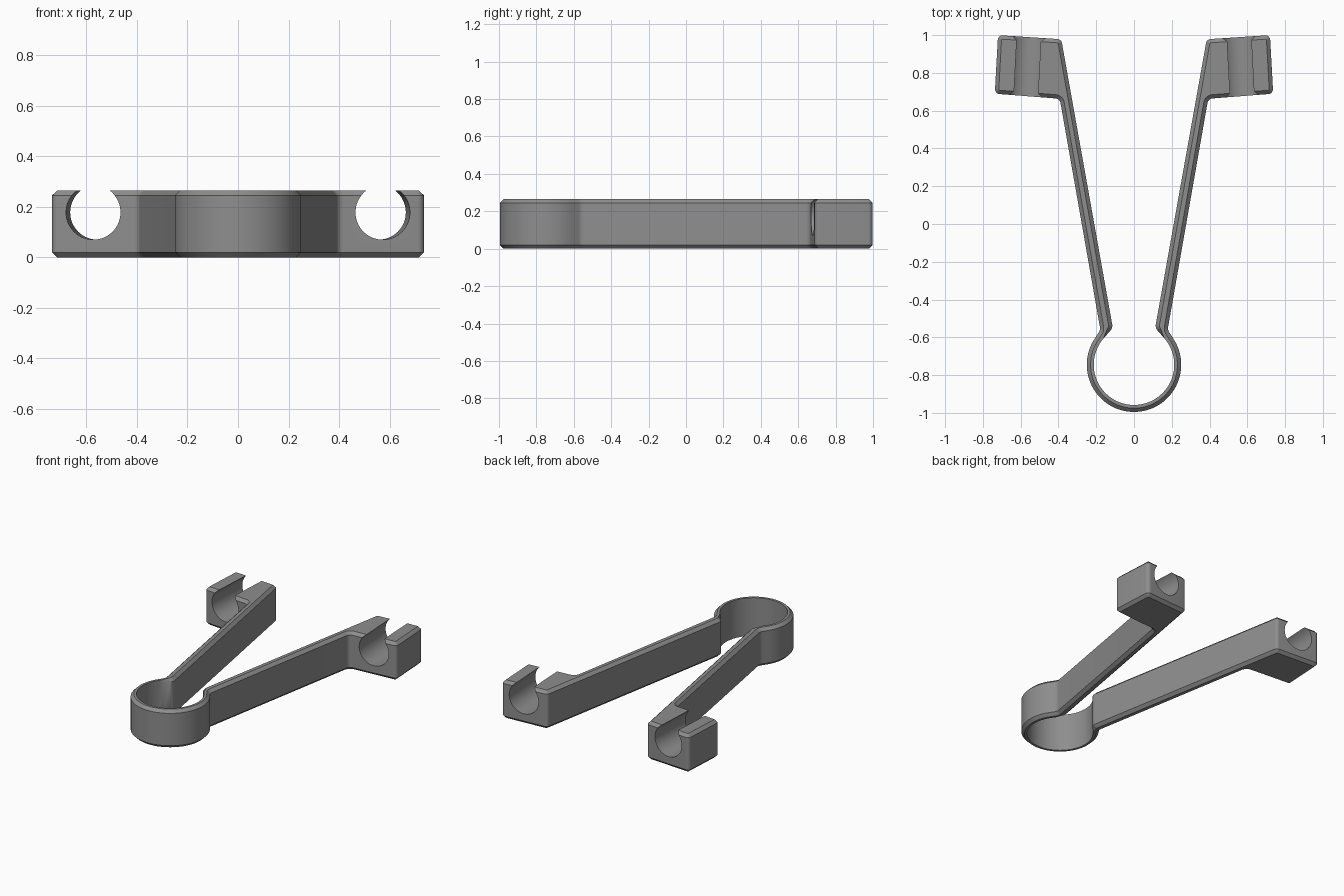
import bpy, bmesh, math
from mathutils import Vector

if "Cube" in bpy.data.objects:
    bpy.data.objects.remove(bpy.data.objects["Cube"])

HEIGHT, CHAMFER = 0.265, 0.02
RING_Y, R_OUT, R_IN = -0.745, 0.25, 0.213


def arc(radius, a0, a1, n):
    """Arc about the ring centre, angles in degrees."""
    angles = [math.radians(a0 + (a1 - a0) * i / n) for i in range(n + 1)]
    return [Vector((radius * math.cos(a), RING_Y + radius * math.sin(a))) for a in angles]


def fillet(prev, p, nxt, r, n=6):
    """Round the corner p with radius r."""
    d1, d2 = (prev - p).normalized(), (nxt - p).normalized()
    half = d1.angle(d2) / 2
    cut = r / math.tan(half)
    a, b = p + d1 * cut, p + d2 * cut
    c = p + (d1 + d2).normalized() * (r / math.sin(half))
    out = []
    for i in range(n + 1):
        ray = a.lerp(b, i / n) - c
        out.append(c + ray.normalized() * r)
    return out


def inset(points, amounts):
    """Move each outline point inward along its mitred normal."""
    out = []
    for i, p in enumerate(points):
        e1 = (p - points[i - 1]).normalized()
        e2 = (points[(i + 1) % len(points)] - p).normalized()
        n1, n2 = Vector((-e1.y, e1.x)), Vector((-e2.y, e2.x))
        out.append(p + (n1 + n2) * (amounts[i] / (1 + n1.dot(n2))))
    return out


# Right half of the clip outline: ring outside, arm, block, arm inside, ring inside
outer = arc(R_OUT, -90, 35, 36)
inner = arc(R_IN, 41, -90, 36)
corners = [((0.178, -0.56), 0.04), ((0.393, 0.663), 0.03), ((0.737, 0.69), 0.025),
           ((0.72, 1.0), 0.025), ((0.385, 0.978), 0.025), ((0.112, -0.55), 0.04)]
stops = [outer[-1]] + [Vector(c[0]) for c in corners] + [inner[0]]
half = list(outer)
for i, (_, r) in enumerate(corners):
    half += fillet(stops[i], stops[i + 1], stops[i + 2], r)
half += inner
weights = [CHAMFER] * (len(half) - len(inner)) + [0.0] * len(inner)

# Mirror to the left half; the two centre points are shared
outline = half + [Vector((-p.x, p.y)) for p in reversed(half[1:-1])]
weights += list(reversed(weights[1:-1]))
small = inset(outline, weights)

# Stack of outlines gives the chamfered body
bm = bmesh.new()
levels = [(small, 0), (outline, CHAMFER), (outline, HEIGHT - CHAMFER), (small, HEIGHT)]
rows = [[bm.verts.new((p.x, p.y, z)) for p in pts] for pts, z in levels]
count = len(outline)
for low, high in zip(rows, rows[1:]):
    for i in range(count):
        j = (i + 1) % count
        bm.faces.new((low[i], low[j], high[j], high[i]))
bm.faces.new(rows[-1])
bm.faces.new(list(reversed(rows[0])))
bmesh.ops.recalc_face_normals(bm, faces=bm.faces)
mesh = bpy.data.meshes.new("spring_clip")
bm.to_mesh(mesh)
bm.free()
clip = bpy.data.objects.new("spring_clip", mesh)
bpy.context.collection.objects.link(clip)

grey = bpy.data.materials.new("mid grey")
grey.diffuse_color = (0.27, 0.27, 0.27, 1)
grey.use_nodes = True
grey.node_tree.nodes["Principled BSDF"].inputs["Base Color"].default_value = grey.diffuse_color
mesh.materials.append(grey)

# Round snap-in grooves through both end blocks
for side in (1, -1):
    bpy.ops.mesh.primitive_cylinder_add(
        vertices=64, radius=0.108, depth=0.8, location=(side * 0.564, 0.84, 0.178),
        rotation=(math.radians(90), 0, side * math.radians(3)))
    cutter = bpy.context.object
    cutter.name = "groove_cutter"
    cutter.hide_render = True
    cutter.data.materials.append(grey)
    bpy.context.view_layer.objects.active = clip
    mod = clip.modifiers.new("groove", 'BOOLEAN')
    mod.operation, mod.solver, mod.object = 'DIFFERENCE', 'EXACT', cutter
    bpy.ops.object.modifier_apply(modifier=mod.name)
    bpy.data.objects.remove(cutter, do_unlink=True)

# Smooth curves, crisp chamfers
bpy.ops.object.select_all(action='DESELECT')
clip.select_set(True)
bpy.context.view_layer.objects.active = clip
bpy.ops.object.shade_smooth_by_angle(angle=math.radians(30))
